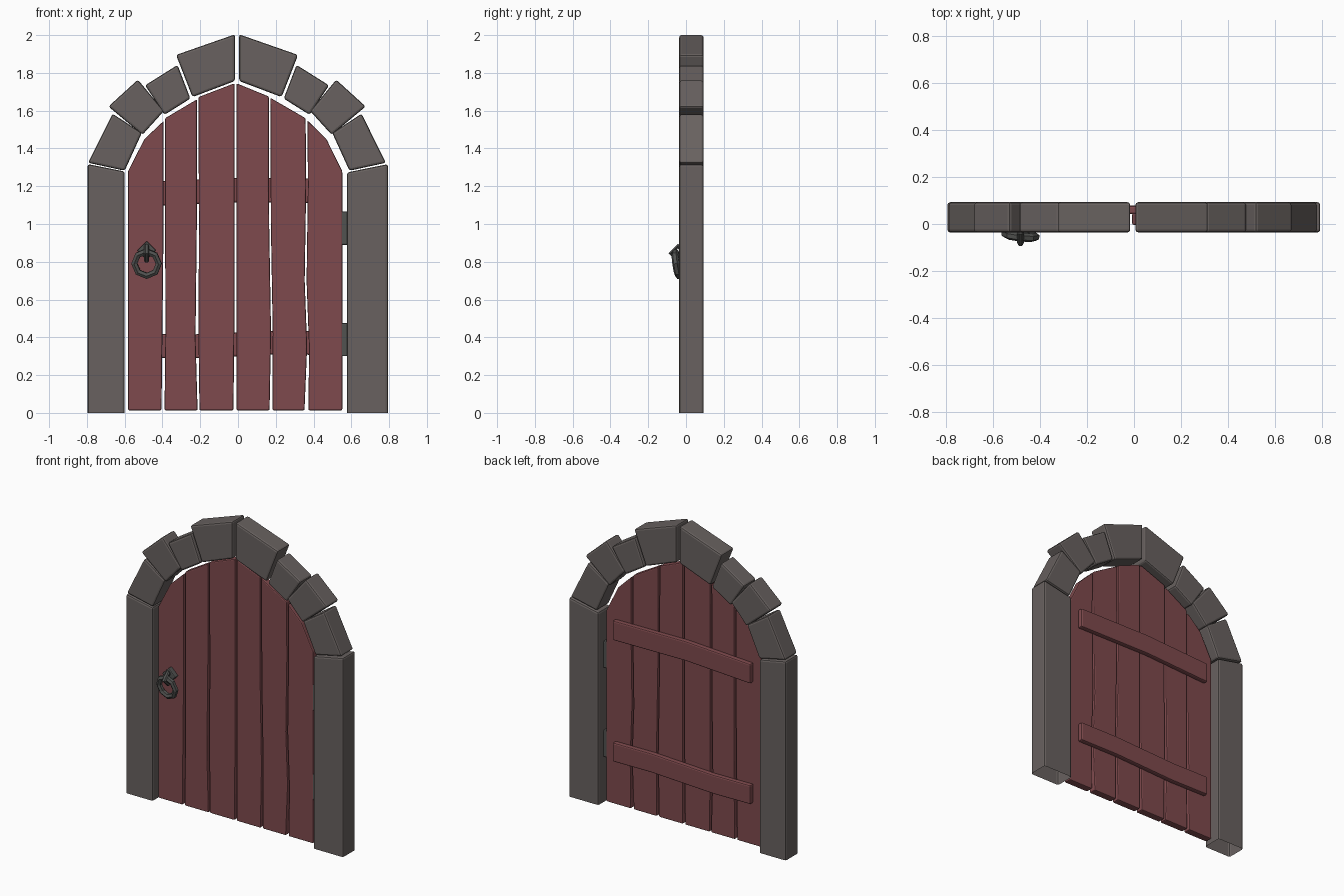
import bpy, bmesh, math
from mathutils import Matrix, Vector

if "Cube" in bpy.data.objects:
    bpy.data.objects.remove(bpy.data.objects["Cube"])


def material(name, rgb):
    m = bpy.data.materials.new(name)
    m.diffuse_color = (*rgb, 1)
    m.use_nodes = True
    m.node_tree.nodes["Principled BSDF"].inputs["Base Color"].default_value = m.diffuse_color
    return m


STONE = material("grey_stone", (0.138, 0.120, 0.115))
WOOD = material("red_wood", (0.210, 0.068, 0.074))
IRON = material("dark_iron", (0.082, 0.084, 0.080))


def finish(name, bm, mat):
    bmesh.ops.recalc_face_normals(bm, faces=bm.faces[:])
    me = bpy.data.meshes.new(name)
    bm.to_mesh(me)
    bm.free()
    me.materials.append(mat)
    ob = bpy.data.objects.new(name, me)
    bpy.context.collection.objects.link(ob)
    return ob


def slab(name, outline, y0, y1, mat, bevel, open_bottom=False):
    """Bevelled prism: an x-z outline extruded from y0 to y1."""
    bm = bmesh.new()
    front = [bm.verts.new((x, y0, z)) for x, z in outline]
    back = [bm.verts.new((x, y1, z)) for x, z in outline]
    bm.faces.new(front)
    bm.faces.new(back[::-1])
    n = len(outline)
    for i in range(n):
        j = (i + 1) % n
        bm.faces.new((front[i], back[i], back[j], front[j]))
    bmesh.ops.recalc_face_normals(bm, faces=bm.faces[:])
    if open_bottom:
        low = [f for f in bm.faces if all(v.co.z < 1e-4 for v in f.verts)]
        bmesh.ops.delete(bm, geom=low, context='FACES_ONLY')
    edges = [e for e in bm.edges
             if len(e.link_faces) == 2 and e.calc_face_angle() > 0.3]
    bmesh.ops.bevel(bm, geom=edges, offset=bevel, segments=2, profile=0.5,
                    affect='EDGES', clamp_overlap=True)
    return finish(name, bm, mat)


def ring(name, radius, tube, sides, tube_sides, matrix, mat):
    """Low-poly torus lying in its local x-z plane."""
    bm = bmesh.new()
    loops = []
    for i in range(sides):
        a = 2 * math.pi * i / sides
        loops.append([])
        for k in range(tube_sides):
            b = 2 * math.pi * (k + 0.5) / tube_sides
            r = radius + tube * math.cos(b)
            p = Vector((r * math.sin(a), tube * math.sin(b), r * math.cos(a)))
            loops[-1].append(bm.verts.new(matrix @ p))
    for i in range(sides):
        for k in range(tube_sides):
            m, q = (i + 1) % sides, (k + 1) % tube_sides
            bm.faces.new((loops[i][k], loops[m][k], loops[m][q], loops[i][q]))
    return finish(name, bm, mat)


# Stone frame: two pillars, open underneath
FY0, FY1 = -0.036, 0.093
slab("left_pillar", [(-0.796, 0), (-0.60, 0), (-0.60, 1.278), (-0.796, 1.317)],
     FY0, FY1, STONE, 0.012, True)
slab("right_pillar", [(0.577, 0), (0.794, 0), (0.794, 1.317), (0.577, 1.273)],
     FY0, FY1, STONE, 0.012, True)

# Arch stones, left half mirrored to the right
arch = [
    [(-0.793, 1.324), (-0.664, 1.584), (-0.509, 1.482), (-0.60, 1.282)],
    [(-0.686, 1.622), (-0.530, 1.764), (-0.392, 1.598), (-0.506, 1.472)],
    [(-0.492, 1.734), (-0.320, 1.842), (-0.252, 1.664), (-0.389, 1.578)],
    [(-0.328, 1.895), (-0.016, 2.004), (-0.016, 1.757), (-0.241, 1.672)],
]
for i, pts in enumerate(arch, 1):
    slab(f"arch_stone_left_{i}", pts, FY0, FY1, STONE, 0.012)
    slab(f"arch_stone_right_{i}", [(-0.010 - x, z) for x, z in pts],
         FY0, FY1, STONE, 0.012)

# Door planks with slightly uneven edges
B = 0.013
planks = [
    [(-0.582, B), (-0.405, B), (-0.400, 0.45), (-0.394, 1.0), (-0.394, 1.545),
     (-0.495, 1.45), (-0.582, 1.28)],
    [(-0.389, B), (-0.214, B), (-0.225, 0.40), (-0.218, 1.0), (-0.217, 1.66),
     (-0.386, 1.56), (-0.386, 1.0), (-0.384, 0.45)],
    [(-0.204, B), (-0.024, B), (-0.018, 0.6), (-0.018, 1.745),
     (-0.209, 1.672), (-0.207, 1.0), (-0.209, 0.40)],
    [(-0.008, B), (0.167, B), (0.175, 0.42), (0.165, 1.0), (0.163, 1.675),
     (-0.008, 1.745)],
    [(0.183, B), (0.352, B), (0.366, 0.35), (0.353, 0.70), (0.361, 1.2),
     (0.358, 1.56), (0.171, 1.668), (0.174, 1.0), (0.184, 0.42)],
    [(0.373, B), (0.552, B), (0.552, 1.28), (0.468, 1.45), (0.368, 1.548),
     (0.370, 1.2), (0.363, 0.70), (0.376, 0.35)],
]
for i, pts in enumerate(planks, 1):
    slab(f"plank_{i}", pts, -0.004, 0.046, WOOD, 0.007)


# Cross bars on the back, following a bent centre line
def bar(name, line, half):
    pts = [(x, z - half) for x, z in line] + [(x, z + half) for x, z in line[::-1]]
    slab(name, pts, 0.042, 0.078, WOOD, 0.009)


bar("upper_back_bar", [(-0.525, 1.155), (-0.05, 1.18), (0.485, 1.175)], 0.065)
bar("lower_back_bar", [(-0.525, 0.355), (-0.25, 0.352), (0.2, 0.372), (0.485, 0.37)],
    0.063)

# Hinges in the gap beside the right pillar
for name, z in (("lower_hinge", 0.30), ("upper_hinge", 0.89)):
    slab(name, [(0.535, z), (0.60, z), (0.60, z + 0.175), (0.535, z + 0.175)],
         0.0, 0.04, IRON, 0.006)

# Door handle: diamond plate, staple and hanging ring
HX = -0.484
slab("handle_plate", [(HX, 0.81), (HX + 0.05, 0.86), (HX, 0.91), (HX - 0.05, 0.86)],
     -0.034, 0.0, IRON, 0.006)
ring("handle_staple", 0.038, 0.014, 4, 6,
     Matrix.Translation((HX, -0.043, 0.845)) @ Matrix.Rotation(math.pi / 2, 4, 'Z'),
     IRON)
ring("handle_ring", 0.065, 0.018, 8, 6,
     Matrix.Translation((HX, -0.048, 0.79)) @ Matrix.Rotation(math.radians(-6), 4, 'Z')
     @ Matrix.Rotation(math.radians(8), 4, 'X'), IRON)
